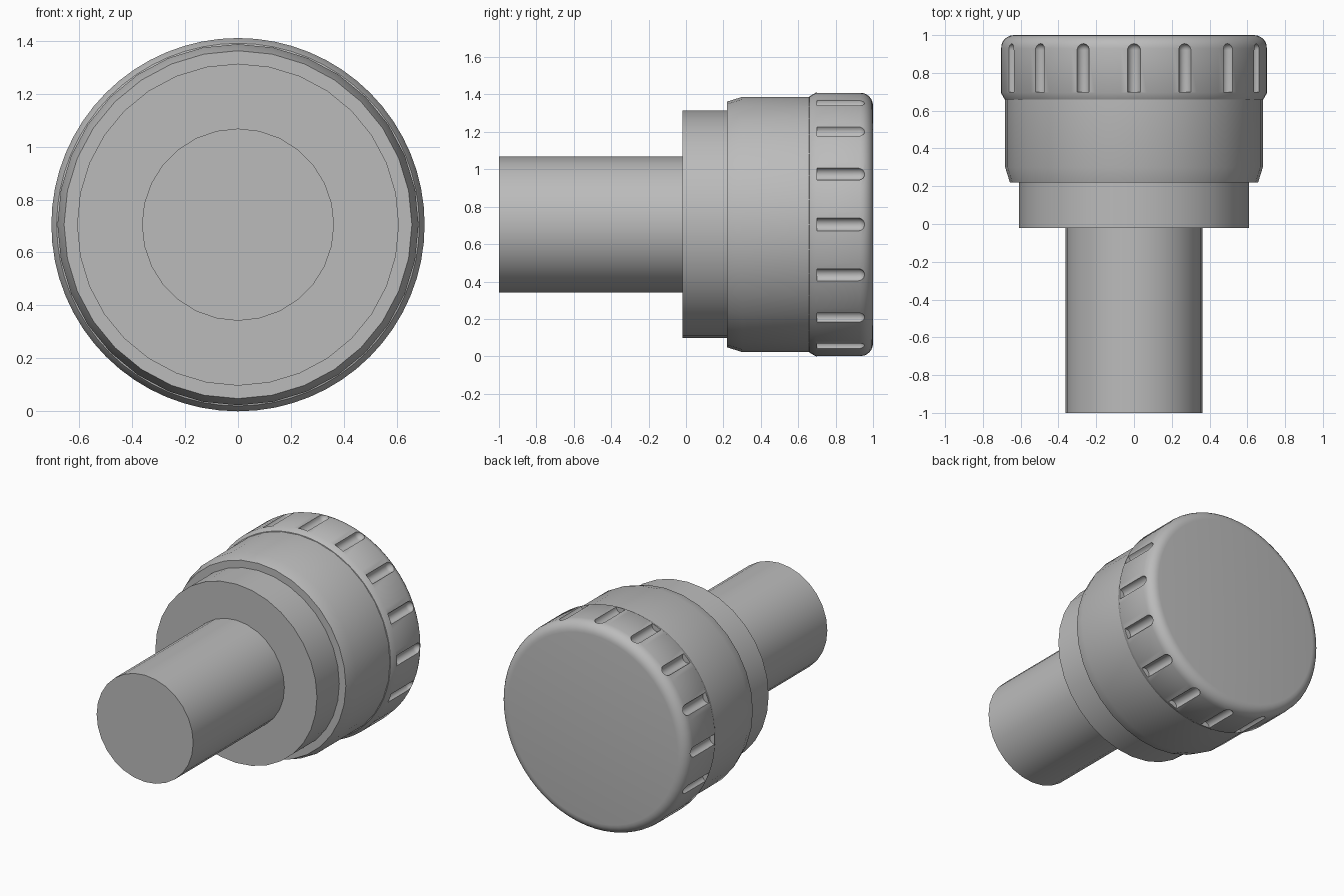
import bpy, bmesh
from math import sin, cos, pi, radians
from mathutils import Matrix, Vector

AXIS_Z = 0.705
CAP_R = 0.705
FILLET = 0.07
GROOVES = 16
GROOVE_R = 0.035

cube = bpy.data.objects.get("Cube")
if cube:
    bpy.data.objects.remove(cube, do_unlink=True)

grey = bpy.data.materials.new("plain grey")
grey.use_nodes = True
colour = (0.5, 0.5, 0.5, 1)
grey.diffuse_color = colour
grey.node_tree.nodes["Principled BSDF"].inputs["Base Color"].default_value = colour


def lathe(bm, profile, sides, place=Matrix()):
    """Revolve (radius, y) points about the y axis into a closed solid."""
    rings = []
    for r, y in profile:
        ring = []
        for i in range(sides):
            a = 2 * pi * i / sides
            ring.append(bm.verts.new(place @ Vector((r * sin(a), y, r * cos(a)))))
        rings.append(ring)
    for low, high in zip(rings, rings[1:]):
        for i in range(sides):
            j = (i + 1) % sides
            bm.faces.new((low[i], low[j], high[j], high[i]))
    bm.faces.new(rings[0])
    bm.faces.new(rings[-1])


def make_object(name, bm):
    bmesh.ops.recalc_face_normals(bm, faces=bm.faces[:])
    mesh = bpy.data.meshes.new(name)
    bm.to_mesh(mesh)
    bm.free()
    mesh.materials.append(grey)
    obj = bpy.data.objects.new(name, mesh)
    obj.location.z = AXIS_Z
    bpy.context.collection.objects.link(obj)
    return obj


def select(obj):
    bpy.ops.object.select_all(action="DESELECT")
    obj.select_set(True)
    bpy.context.view_layer.objects.active = obj


def turned_part(name, profile, sides):
    bm = bmesh.new()
    lathe(bm, profile, sides)
    return make_object(name, bm)


# Stepped round parts from front to back
shaft = turned_part("shaft", [(0.363, -1), (0.363, 0)], 28)
collar = turned_part("collar", [(0.608, -0.02), (0.608, 0.24)], 32)
body = turned_part("body", [(0.657, 0.22), (0.682, 0.3), (0.682, 0.7)], 32)

# Cap with a bevelled front ledge and a rounded back rim
rim = [(CAP_R - FILLET * (1 - cos(a)), 1 - FILLET * (1 - sin(a)))
       for a in (radians(15 * k) for k in range(7))]
cap = turned_part("cap", [(0.67, 0.655), (0.685, 0.66), (CAP_R, 0.695)] + rim, 64)

# Grip grooves: round-ended cutters set around the rim
bm = bmesh.new()
tip = [(GROOVE_R * cos(a), 0.92 + GROOVE_R * sin(a))
       for a in (radians(17 * k) for k in range(6))]
for i in range(GROOVES):
    place = Matrix.Rotation(2 * pi * i / GROOVES, 4, "Y") @ Matrix.Translation((0, 0, CAP_R))
    lathe(bm, [(GROOVE_R, 0.7)] + tip, 16, place)
cutter = make_object("groove_cutter", bm)
cutter.hide_render = True

cut = cap.modifiers.new("grooves", "BOOLEAN")
cut.operation = "DIFFERENCE"
cut.solver = "EXACT"
cut.object = cutter
select(cap)
bpy.ops.object.modifier_apply(modifier=cut.name)
bpy.data.objects.remove(cutter, do_unlink=True)

# Smooth curved sides, crisp steps
for part in (shaft, collar, body, cap):
    select(part)
    bpy.ops.object.shade_smooth_by_angle(angle=radians(30))
